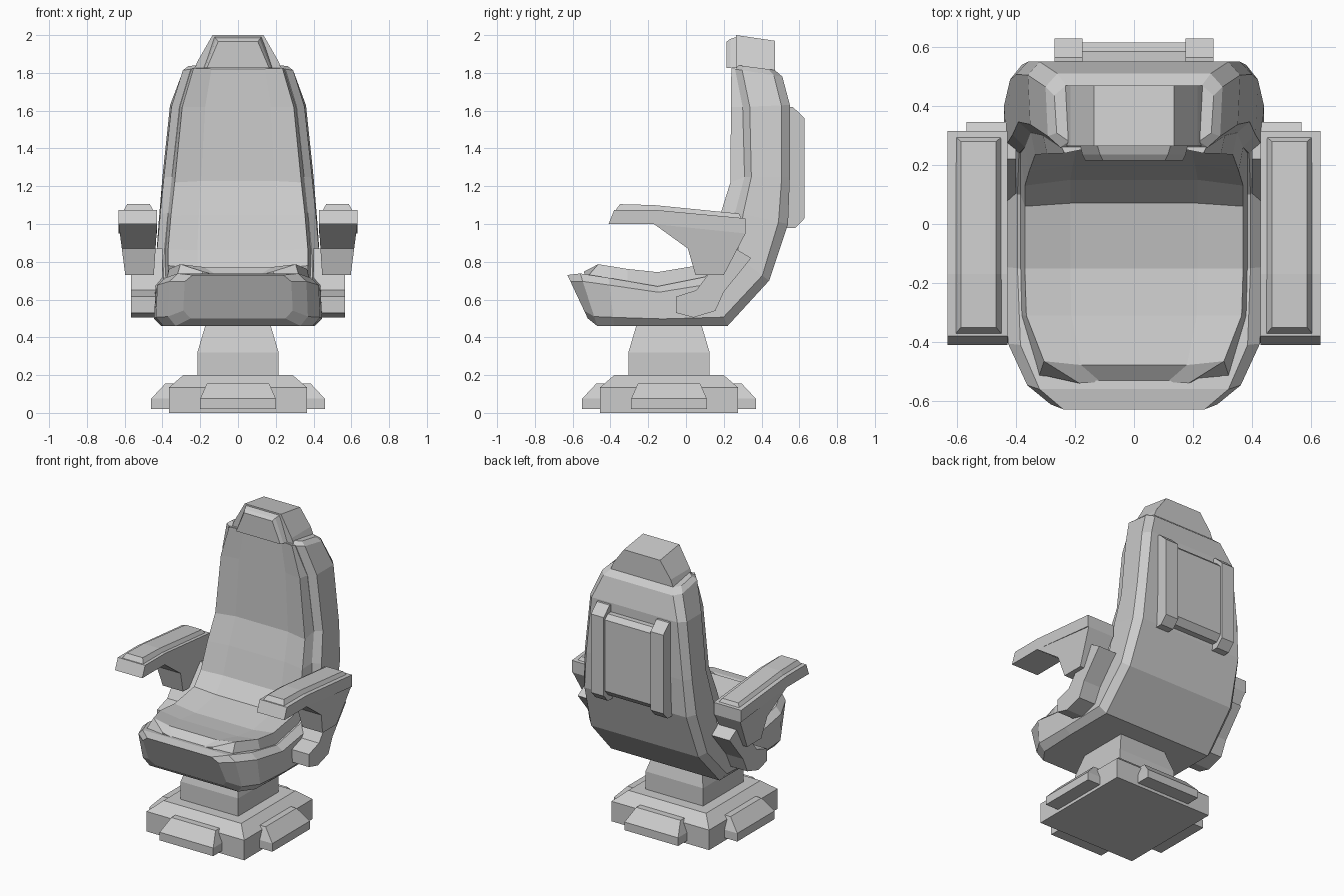
import bpy, bmesh
from mathutils import Vector


def loft(name, rings, mirror=False):
    """Skin a list of equal-length closed rings and cap both ends."""
    bm = bmesh.new()
    rows = [[bm.verts.new(p) for p in ring] for ring in rings]
    n = len(rows[0])
    for a, b in zip(rows, rows[1:]):
        for i in range(n):
            j = (i + 1) % n
            bm.faces.new((a[i], a[j], b[j], b[i]))
    bm.faces.new(rows[0][::-1])
    bm.faces.new(rows[-1])
    bmesh.ops.recalc_face_normals(bm, faces=bm.faces[:])
    me = bpy.data.meshes.new(name)
    bm.to_mesh(me)
    bm.free()
    ob = bpy.data.objects.new(name, me)
    bpy.context.collection.objects.link(ob)
    if mirror:
        ob.modifiers.new("mirror", 'MIRROR').use_axis[0] = True
    return ob


def stack(name, layers, cy=-0.09):
    """Rectangular layers (z, half x, half y) around the pedestal axis."""
    return loft(name, [[(-hx, cy - hy, z), (hx, cy - hy, z), (hx, cy + hy, z), (-hx, cy + hy, z)]
                       for z, hx, hy in layers])


def prism(name, profile, x0, x1, taper=0.0, mirror=True):
    """Side profile (y, z) extruded in x; taper narrows it below z = 1."""
    def ring(x, s):
        return [(x + s * taper * max(0, 1 - z), y, z) for y, z in profile]
    return loft(name, [ring(x0, 0.5), ring(x1, -1)], mirror)


def sweep(name, stations, section):
    """Stations (lower y, z, upper y, z, half width); section gives (x, t, offset)."""
    rings = []
    for y0, z0, y1, z1, w in stations:
        a, b = Vector((0, y0, z0)), Vector((0, y1, z1))
        d = (b - a).normalized()
        half = [(x, a.lerp(b, t) + d * o) for x, t, o in section(w)]
        rings.append([(x, p.y, p.z) for x, p in half] + [(-x, p.y, p.z) for x, p in half[::-1]])
    return loft(name, rings)


# Base and pedestal
stack("base_plate", [(0, .365, .365), (.135, .365, .365), (.2, .29, .29)])
stack("base_pads_side", [(.02, .46, .2), (.075, .46, .2), (.155, .385, .165)])
stack("base_pads_front", [(.02, .2, .46), (.075, .2, .46), (.155, .165, .385)])
stack("pedestal", [(.19, .215, .215), (.32, .215, .215), (.48, .168, .168)])

# One-piece seat and back shell: outer point, rim point, half width
sweep("shell", [
    (-.52, .50, -.628, .73, .29),
    (-.47, .46, -.56, .738, .37),
    (-.38, .46, -.41, .715, .435),
    (-.12, .46, -.15, .67, .445),
    (.22, .46, .10, .72, .445),
    (.44, .70, .24, .85, .44),
    (.54, 1.00, .26, 1.06, .42),
    (.55, 1.25, .31, 1.25, .40),
    (.55, 1.63, .30, 1.62, .36),
    (.51, 1.78, .26, 1.82, .30),
    (.47, 1.815, .28, 1.84, .27),
], lambda w: [(w - .04, 0, 0), (w, .18, 0), (w - .008, .85, 0), (w - .05, 1, 0)])

# Cushion: rim point, top point, half width, dished in the middle
sweep("cushion", [
    (-.535, .72, -.54, .748, .20),
    (-.51, .735, -.465, .787, .32),
    (-.31, .70, -.31, .762, .38),
    (-.15, .665, -.15, .745, .385),
    (.10, .715, .06, .78, .385),
    (.24, .85, .13, .865, .385),
    (.26, 1.06, .18, 1.045, .37),
    (.31, 1.25, .235, 1.22, .35),
    (.31, 1.62, .238, 1.62, .31),
    (.27, 1.82, .24, 1.825, .25),
], lambda w: [(w, -.3, 0), (w, 0, 0), (w - .015, 1, 0), (w * .56, 1, -.02)])

# Headrest block and its front pad
loft("headrest", [[(-w1, y, 1.77), (w1, y, 1.77), (.215, y, 1.86), (.135, y, z), (-.135, y, z), (-.215, y, 1.86)]
                  for y, z, w1 in [(.265, 2.0, .25), (.47, 1.97, .25)]])
loft("headrest_pad", [[(-a, y, 1.825), (a, y, 1.825), (b, y, z), (-b, y, z)]
                      for y, a, b, z in [(.215, .165, .105, 1.965), (.235, .175, .115, 1.98), (.28, .185, .128, 1.995)]])

# Back panel held between two rails
prism("back_panel", [(.5, 1.57), (.585, 1.57), (.615, 1.54), (.615, 1.06), (.58, 1.02), (.5, 1.02)],
      -.18, .18, mirror=False)
prism("back_rail", [(.5, 1.62), (.565, 1.62), (.628, 1.56), (.628, 1.03), (.58, .98), (.5, .98)], .175, .27)

# Armrests: rail, tapered support, top pad and bracket, mirrored
prism("arm_rail", [(-.41, 1.0), (-.38, 1.075), (-.17, 1.075), (.315, 1.03), (.315, .95), (-.17, 1.0)], .428, .632)
prism("arm_support", [(-.17, 1.0), (.315, .95), (.2, .73), (.05, .73), (.01, .87)], .428, .632, taper=.13)
loft("arm_pad", [[(x0, y, z0), (x1, y, z0), (x1 - .02, yt, z1), (x0 + .02, yt, z1)]
                 for x0, x1, y, yt, z0, z1 in [(.447, .607, -.375, -.35, 1.07, 1.105),
                                               (.447, .607, -.17, -.17, 1.07, 1.1),
                                               (.447, .607, .297, .28, 1.025, 1.055)]], True)
prism("arm_bracket", [(-.053, .53), (-.053, .615), (.055, .65), (.22, .87), (.27, .865), (.345, .82),
                      (.2, .64), (.155, .54), (.04, .505)], .40, .567)
